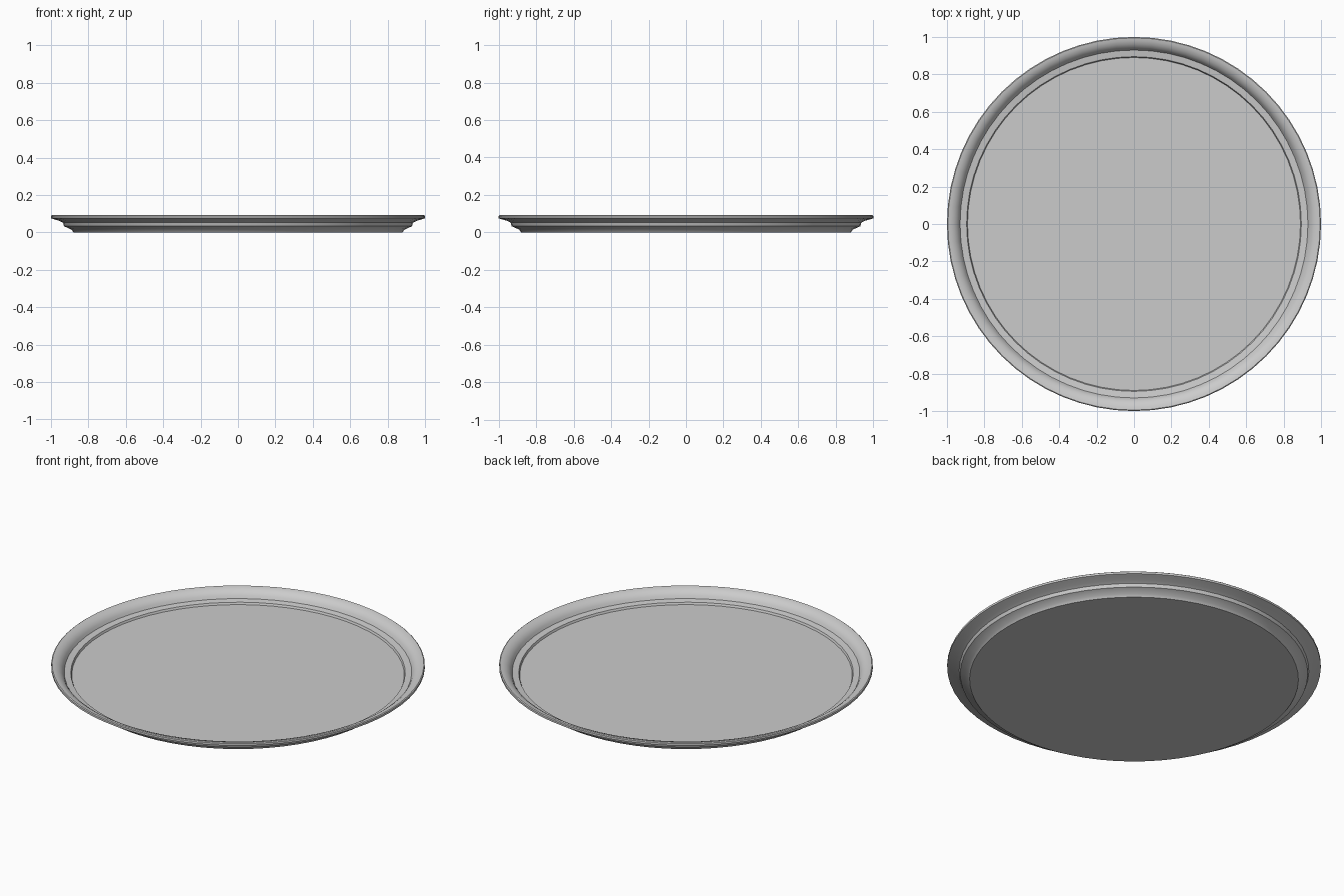
import bpy
import bmesh
import math

cube = bpy.data.objects.get("Cube")
if cube:
    bpy.data.objects.remove(cube, do_unlink=True)

SEGMENTS = 64

# Single grey metal
metal = bpy.data.materials.new("grey_metal")
metal.use_nodes = True
colour = (0.6, 0.6, 0.6, 1)
metal.diffuse_color = colour
metal.node_tree.nodes["Principled BSDF"].inputs["Base Color"].default_value = colour

# Cross-section (radius, height): underside, rim, then inside down to the floor
profile = [
    (0.88, 0), (0.89, 0.015), (0.93, 0.033), (0.936, 0.052),
    (0.955, 0.062), (0.99, 0.072), (1, 0.076), (1, 0.088), (0.995, 0.092),
    (0.98, 0.09), (0.962, 0.083), (0.947, 0.072), (0.938, 0.06),
    (0.93, 0.045), (0.895, 0.04), (0.89, 0.028),
]


def revolve(name, points):
    """Spin a profile about z and close both ends with flat discs."""
    bm = bmesh.new()
    rings = []
    for r, z in points:
        angles = [math.tau * i / SEGMENTS for i in range(SEGMENTS)]
        rings.append([bm.verts.new((r * math.cos(a), r * math.sin(a), z)) for a in angles])
    for low, high in zip(rings, rings[1:]):
        for i in range(SEGMENTS):
            j = (i + 1) % SEGMENTS
            bm.faces.new((low[i], low[j], high[j], high[i]))
    bm.faces.new(rings[0][::-1])
    bm.faces.new(rings[-1])
    bmesh.ops.recalc_face_normals(bm, faces=bm.faces)
    mesh = bpy.data.meshes.new(name)
    bm.to_mesh(mesh)
    bm.free()
    obj = bpy.data.objects.new(name, mesh)
    bpy.context.collection.objects.link(obj)
    obj.data.materials.append(metal)
    return obj


# Round serving tray
tray = revolve("tray", profile)
bpy.ops.object.select_all(action="DESELECT")
tray.select_set(True)
bpy.context.view_layer.objects.active = tray
bpy.ops.object.shade_smooth_by_angle(angle=math.radians(35))
